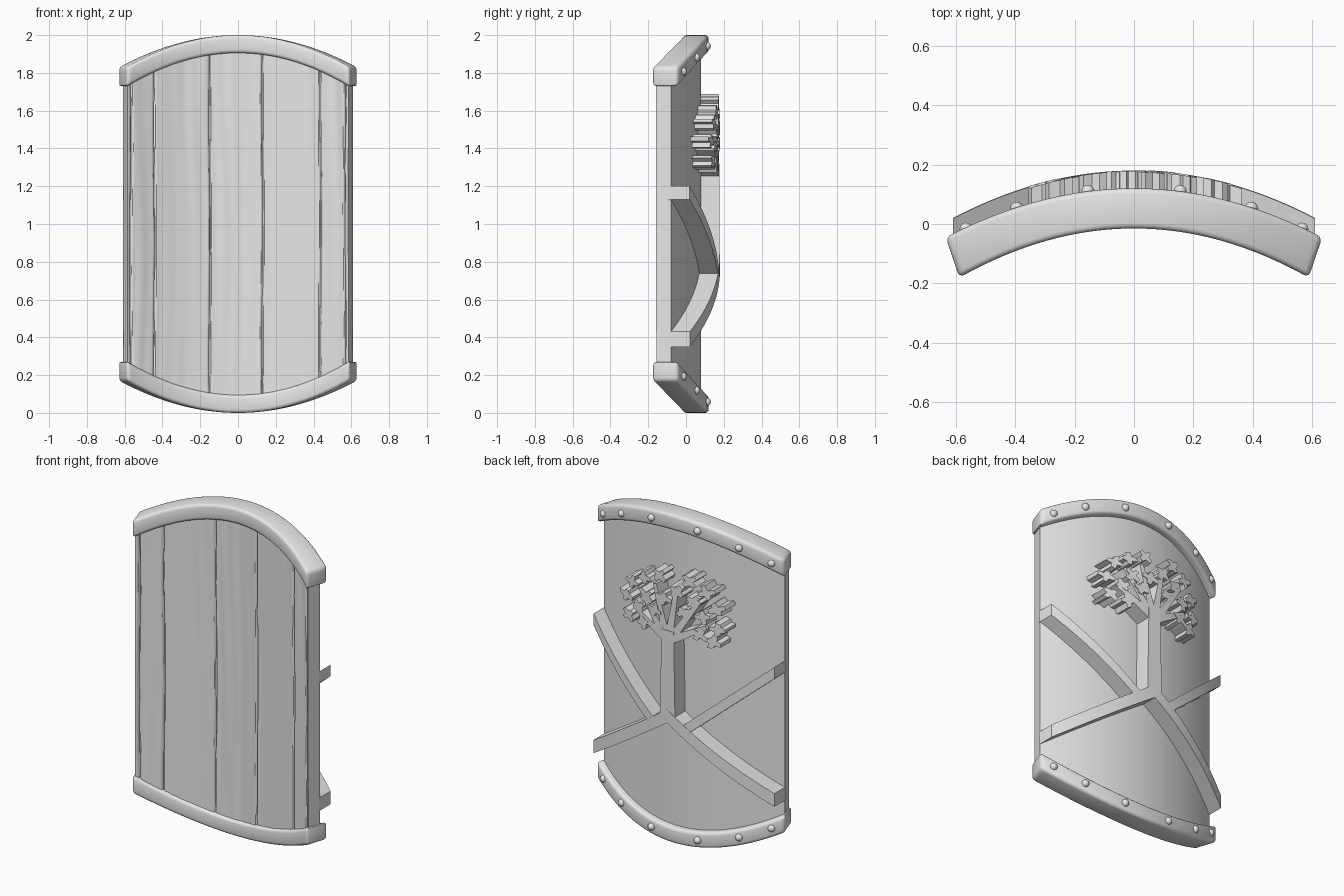
import bpy, bmesh, math, random
from mathutils import Vector

random.seed(4)
cube = bpy.data.objects.get("Cube")
if cube:
    bpy.data.objects.remove(cube, do_unlink=True)

GREY = (0.8, 0.8, 0.8, 1)
mat = bpy.data.materials.new("plain grey")
mat.use_nodes = True
mat.diffuse_color = GREY
mat.node_tree.nodes["Principled BSDF"].inputs["Base Color"].default_value = GREY


def finish(name, bm, bevel=0):
    bmesh.ops.recalc_face_normals(bm, faces=bm.faces)
    if bevel:
        sharp = [e for e in bm.edges if e.calc_face_angle(0) > 0.7]
        bmesh.ops.bevel(bm, geom=sharp, offset=bevel, segments=3, profile=0.5, affect='EDGES')
    mesh = bpy.data.meshes.new(name)
    bm.to_mesh(mesh)
    bm.free()
    mesh.materials.append(mat)
    mesh.shade_smooth()
    mesh.set_sharp_from_angle(angle=math.radians(38))
    obj = bpy.data.objects.new(name, mesh)
    bpy.context.collection.objects.link(obj)
    return obj


def bend(x, d, z, taper=0.0):
    """Point at depth d outside the curved back face of the boards."""
    return Vector((x * (1 + taper * d), 0.08 - 0.43 * x * x + d, z))


def spread(a, b, n):
    return [a + (b - a) * i / n for i in range(n + 1)]


def loft(bm, rings):
    """Closed skin through a row of rings with equal point counts."""
    rows = [[bm.verts.new(p) for p in ring] for ring in rings]
    n = len(rows[0])
    for a, b in zip(rows, rows[1:]):
        for i in range(n):
            j = (i + 1) % n
            bm.faces.new((a[i], a[j], b[j], b[i]))
    bm.faces.new(rows[0])
    bm.faces.new(rows[-1])


# Rim edges along the top; the bottom is the same, turned over
def rim_top(x):
    return 2 - 0.17 * (x / 0.62) ** 2


def rim_low(x):
    return 1.905 - 0.18 * (x / 0.62) ** 2


# Planked body: rippled wood grain and grooves on the front
GROOVES = (-0.59, -0.46, -0.155, 0.135, 0.455, 0.59)


def grain(x, z):
    wave = math.sin(38 * x + 0.9 * math.sin(2.3 * z + 5 * x))
    wave += 0.6 * math.sin(83 * x + 1.3 * math.sin(3.1 * z + 2))
    d = 0.0022 * wave * (0.6 + 0.4 * math.sin(1.7 * z + 9 * x))
    for g in GROOVES:
        off = (x - g - 0.003 * math.sin(5 * z + 20 * g)) / 0.005
        d += 0.013 * math.exp(-off * off)
    return d


rings = []
for x in spread(-0.61, 0.61, 260):
    top = rim_top(x) - 0.04
    heights = spread(2 - top, top, 20)
    ring = [bend(x, -0.077 + grain(x, z), z, 0.55) for z in heights]
    ring += [bend(x, 0, z, 0.55) for z in reversed(heights)]
    rings.append(ring)
bm = bmesh.new()
loft(bm, rings)
finish("plank_body", bm)

# Metal rims with rivets on the back
for name, flip in (("top", False), ("bottom", True)):
    def height(z):
        return 2 - z if flip else z

    bm = bmesh.new()
    loft(bm, [[bend(x, d, height(edge(x)), 0.55)
               for d, edge in ((-0.095, rim_low), (-0.095, rim_top),
                               (0.04, rim_top), (0.04, rim_low))]
              for x in spread(-0.62, 0.62, 48)])
    finish(name + "_rim", bm, bevel=0.018)

    bm = bmesh.new()
    for x in (0.565, 0.395, 0.155):
        for side in (-1, 1):
            z = height((rim_top(x) + rim_low(x)) / 2)
            ball = bmesh.ops.create_uvsphere(bm, u_segments=16, v_segments=10, radius=0.022)
            bmesh.ops.translate(bm, verts=ball["verts"], vec=bend(side * x, 0.04, z))
    finish(name + "_rivets", bm)


# Raised straps that follow the curve of the back
def strap(name, xs, low, high, d):
    bm = bmesh.new()
    loft(bm, [[bend(x, -0.01, low(x)), bend(x, d, low(x)),
               bend(x, d, high(x)), bend(x, -0.01, high(x))] for x in xs])
    return finish(name, bm)


strap("root_strap", spread(-0.61, 0.61, 40),
      lambda x: 0.35 + 0.67 * (0.61 - abs(x)),
      lambda x: 0.43 + 0.67 * (0.61 - abs(x)), 0.1)
for name, side in (("left", 1), ("right", -1)):
    strap(name + "_upper_strap", spread(0.1 * side, 0.61 * side, 20),
          lambda x: 1.13 - 0.85 * (0.61 - abs(x)),
          lambda x: 1.2 - 0.85 * (0.61 - abs(x)), 0.098)


# Tree trunk and branches
def limb(bm, start, end, w0, w1, d):
    a, b = Vector(start), Vector(end)
    side = Vector((-(b - a).y, (b - a).x)).normalized()
    rings = []
    for t in spread(0, 1, 6):
        p, w = a.lerp(b, t), w0 + (w1 - w0) * t
        l, r = p + side * w, p - side * w
        rings.append([bend(l.x, -0.01, l.y), bend(l.x, d, l.y),
                      bend(r.x, d, r.y), bend(r.x, -0.01, r.y)])
    loft(bm, rings)


bm = bmesh.new()
limb(bm, (0, 0.79), (0, 1.32), 0.05, 0.042, 0.099)
finish("tree_trunk", bm)

bm = bmesh.new()
for tip in ((-0.24, 1.39), (-0.2, 1.54), (-0.06, 1.6), (0.09, 1.58), (0.2, 1.52), (0.25, 1.4)):
    limb(bm, (tip[0] * 0.08, 1.27), tip, 0.026, 0.012, 0.096)
finish("tree_branches", bm)

# Lobed leaf clumps in an open oval crown
CLUMPS = ((0.06, 1.64), (-0.06, 1.57), (-0.14, 1.65), (0.17, 1.59), (0.26, 1.54),
          (0.15, 1.49), (0.31, 1.44), (0.21, 1.41), (0.29, 1.33), (0.18, 1.32),
          (0.03, 1.51), (-0.24, 1.6), (-0.16, 1.53), (-0.3, 1.51), (-0.22, 1.45),
          (-0.1, 1.45), (-0.31, 1.39), (-0.2, 1.34), (-0.28, 1.31), (0.09, 1.42))
bm = bmesh.new()
for cx, cz in CLUMPS:
    turn = random.uniform(0, math.tau)
    outline = []
    for i in range(12):
        a = turn + math.tau * i / 12
        r = random.uniform(0.04, 0.056) if i % 3 else random.uniform(0.02, 0.03)
        outline.append((cx + 1.05 * r * math.cos(a), cz + 0.85 * r * math.sin(a)))
    d = random.uniform(0.094, 0.102)
    loft(bm, [[bend(x, depth, z) for x, z in outline] for depth in (-0.01, d)])
finish("tree_leaves", bm)
